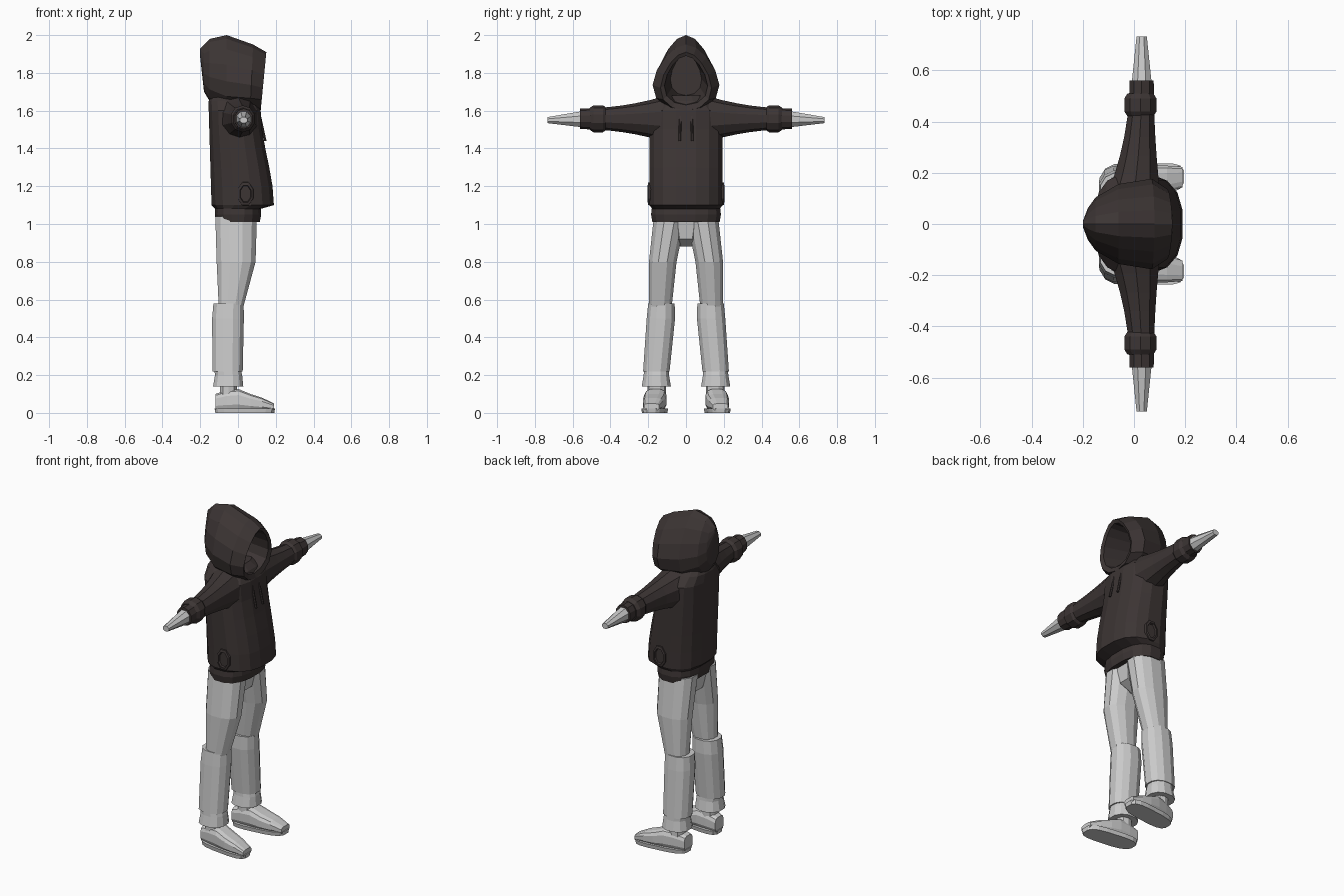
import bpy, bmesh, math
from mathutils import Vector

cube = bpy.data.objects.get("Cube")
if cube:
    bpy.data.objects.remove(cube, do_unlink=True)


def make_material(name, color):
    material = bpy.data.materials.new(name)
    material.use_nodes = True
    material.diffuse_color = (*color, 1)
    shader = material.node_tree.nodes["Principled BSDF"]
    shader.inputs["Base Color"].default_value = (*color, 1)
    shader.inputs["Roughness"].default_value = .9
    return material


FABRIC = make_material("dark brown fabric", (.045, .035, .034))
GREY = make_material("light grey", (.6, .6, .6))


def ring(axis, sides, power, position, center_a, center_b, radius_a, radius_b):
    """Rounded section lying across the given axis."""
    points = []
    half_step = math.pi / sides
    for index in range(sides):
        angle = half_step * (index + index + 1)

        def reach(value):
            share = abs(value) / math.cos(half_step)
            return math.copysign(share ** (2 / power), value)

        a = center_a + radius_a * reach(math.cos(angle))
        b = center_b + radius_b * reach(math.sin(angle))
        if axis == "x":
            points.append(Vector((position, a, b)))
        elif axis == "y":
            points.append(Vector((a, position, b)))
        else:
            points.append(Vector((a, b, position)))
    return points


def loft(name, rings, material, side=1):
    """Skin a row of sections and cap both ends."""
    bm = bmesh.new()
    rows = [[bm.verts.new((p.x, p.y * side, p.z)) for p in points] for points in rings]
    for lower, upper in zip(rows, rows[1:]):
        for index in range(len(lower)):
            # Negative index closes the loop
            bm.faces.new((lower[index - 1], lower[index], upper[index], upper[index - 1]))
    bm.faces.new(rows[0])
    bm.faces.new(rows[-1])
    bmesh.ops.recalc_face_normals(bm, faces=bm.faces)
    mesh = bpy.data.meshes.new(name)
    bm.to_mesh(mesh)
    bm.free()
    mesh.materials.append(material)
    bpy.context.collection.objects.link(bpy.data.objects.new(name, mesh))


def pair(name, rings, material):
    loft("left_" + name, rings, material)
    loft("right_" + name, rings, material, side=-1)


def sections(axis, rows, sides=12, power=2.3):
    return [ring(axis, sides, power, *row) for row in rows]


def steps(count):
    return [index / count for index in range(count + 1)]


# Sweatshirt body: the belly swells forward towards the hem
body = [(1.08, 0, 0, .12, .18)]
for t in steps(5):
    chest = t * t * (3 - t - t)
    front = .19 - .07 * chest
    back = -.14 - .015 * t
    body.append((1.1 + t / 2, (front + back) / 2, 0, (front - back) / 2, .193))
body += [(1.65, -.03, 0, .125, .14), (1.68, -.04, 0, .1, .1)]
loft("sweatshirt_body", sections("z", body, sides=16, power=2.5), FABRIC)

# Ribbed waistband
band = [(1.01, 0, 0, .115, .178), (1.05, 0, 0, .123, .185), (1.09, 0, 0, .12, .18)]
loft("waistband", sections("z", band, sides=16, power=2.5), FABRIC)


def hood_arch(x, low, high, width, sides=14):
    """Pointed egg outline, widest near the bottom and leaning at the rim."""
    points = []
    for index in range(sides):
        angle = math.tau * index / sides
        rise = math.cos(angle)
        lean = max(x, 0) * (1 - rise) / 10
        across = width * math.sin(angle) * (1 - .3 * rise)
        middle = (high + low) / 2
        points.append(Vector((x - lean, across, middle + rise * (high - low) / 2)))
    return points


# Hood: outer shell first, then turned in at the rim to form the hollow
hood_shell = [(-.2, 1.88, 1.93, .01), (-.18, 1.7, 1.95, .06), (-.15, 1.65, 1.98, .1),
              (-.06, 1.6, 2, .15), (.08, 1.6, 1.95, .17), (.15, 1.6, 1.91, .13)]
hood_hollow = [(.14, 1.63, 1.89, .11), (-.1, 1.68, 1.9, .08)]
loft("hood", [hood_arch(*row) for row in hood_shell + hood_hollow], FABRIC)

# Sleeves flare towards the shoulder
sleeve = []
for t in steps(6):
    flare = (1 - t) ** 2
    sleeve.append((.12 + .44 * t, .03 - .03 * flare, 1.557,
                   .047 + .055 * flare, .052 + .06 * flare))
pair("sleeve", sections("y", sleeve, sides=10, power=2.1), FABRIC)

# Gathered fold above each cuff
fold = [(y, .025, 1.557, radius, radius + .005)
        for y, radius in [(.42, .05), (.44, .063), (.49, .063), (.51, .05)]]
pair("sleeve_fold", sections("y", fold, sides=10, power=2.1), FABRIC)

# Tapered hands
hand = [(.54, .03, 1.555, .04, .044), (.733, .03, 1.55, .02, .016)]
pair("hand", sections("y", hand, sides=8, power=2), GREY)

# Drawstrings hanging from the neck
drawstring = [(1.6, .11, .03, .006, .006), (1.44, .145, .033, .006, .006)]
pair("drawstring", sections("z", drawstring, sides=6, power=2), FABRIC)

# Pocket openings on the flanks, with a recessed middle
pocket = [(y, .04, 1.16, .04 * size, .06 * size)
          for y, size in [(.16, 1.1), (.2, 1), (.203, .75), (.19, .65)]]
pair("pocket_opening", sections("y", pocket, sides=8, power=2), FABRIC)

# Trousers: thigh, shin with a step at the knee, and turned-up hem
thigh = [(1.04, -.01, .085, .11, .085), (.8, -.01, .123, .103, .073),
         (.56, -.037, .136, .065, .06)]
shin = [(.58, -.05, .13, .08, .07), (.5, -.053, .133, .084, .075),
        (.22, -.055, .157, .08, .07)]
hem = [(.23, -.055, .157, .07, .065), (.2, -.05, .157, .072, .067),
       (.14, -.052, .157, .08, .077)]
for name, rows in [("thigh", thigh), ("shin", shin), ("trouser_hem", hem)]:
    pair(name, sections("z", rows), GREY)

# Gusset joining the legs
gusset = [(.88, -.02, 0, .02, .04), (.92, -.01, 0, .08, .06), (1.04, -.01, 0, .1, .09)]
loft("trouser_gusset", sections("z", gusset, sides=8, power=3), GREY)

# Ankles
ankle = [(z, -.05, .155, .045, .047) for z in (.08, .17)]
pair("ankle", sections("z", ankle, sides=10), GREY)

# Shoe uppers: sloping down to toes that turn slightly out
upper = []
for t, top in zip(steps(5), [.1, .12, .126, .1, .08, .05]):
    upper.append((.31 * t - .12, .148 + .035 * t, top / 2 + .006,
                  .04 + .02 * math.sin(math.pi * t), top / 2 - .006))
pair("shoe_upper", sections("x", upper, power=3.2), GREY)

# Shoe soles, skewed to follow the uppers
sole = sections("z", [(0, .036, .166, .156, .06), (.024, .036, .166, .16, .064)],
                sides=16, power=3.2)
for point in sum(sole, []):
    point.y += .12 * (point.x - .036)
pair("shoe_sole", sole, GREY)
